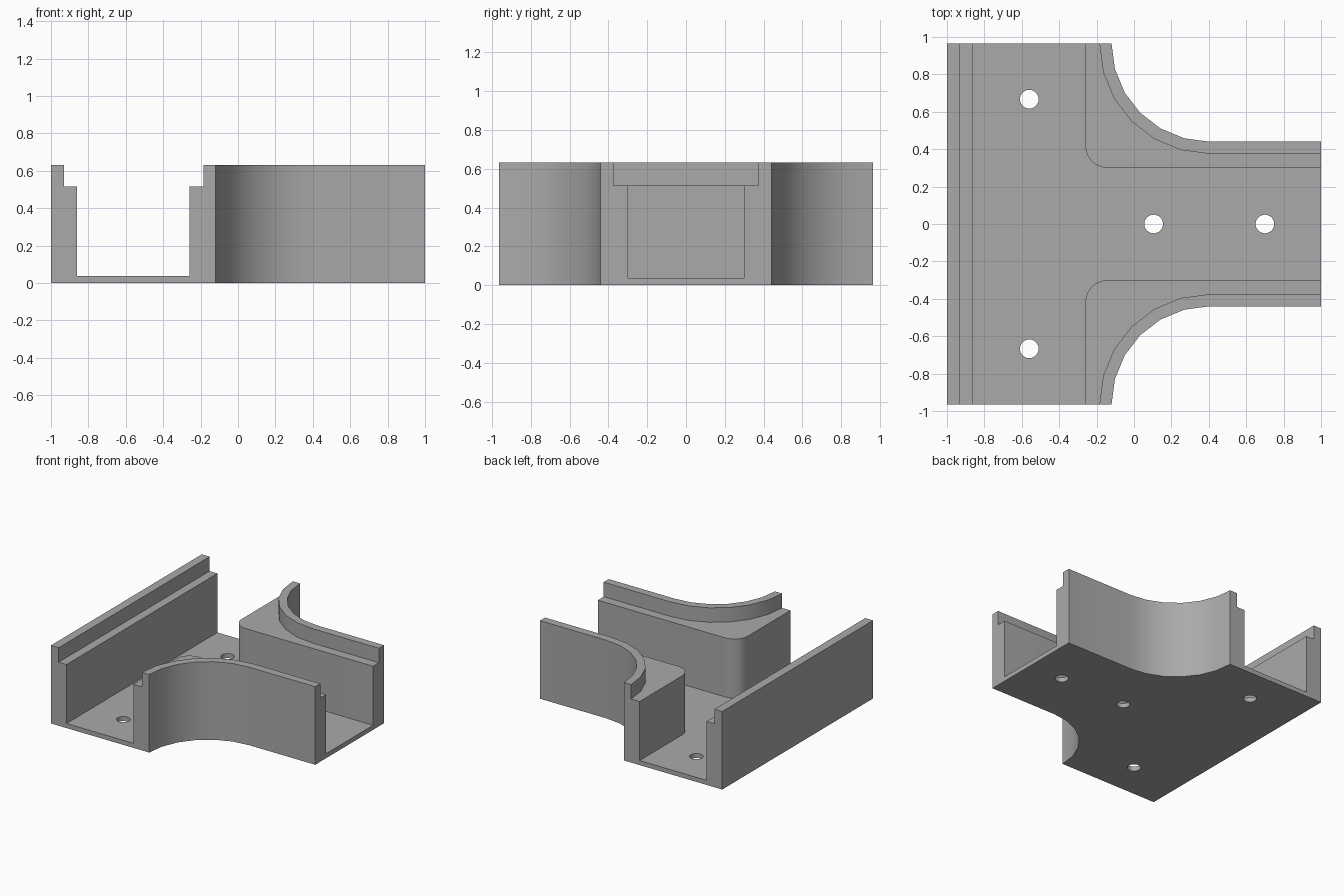
import bpy, bmesh, math

if "Cube" in bpy.data.objects:
    bpy.data.objects.remove(bpy.data.objects["Cube"])

END = 0.965            # half depth of the long channel
FLOOR, LEDGE, TOP = 0.037, 0.515, 0.632

grey = bpy.data.materials.new("mid grey")
grey.diffuse_color = (0.4, 0.4, 0.4, 1)
grey.use_nodes = True
grey.node_tree.nodes["Principled BSDF"].inputs["Base Color"].default_value = grey.diffuse_color


def arc(cx, cy, r, a0, a1, n):
    return [(cx + r * math.cos(math.radians(a0 + (a1 - a0) * i / n)),
             cy + r * math.sin(math.radians(a0 + (a1 - a0) * i / n))) for i in range(n + 1)]


def prism(name, pts, z0, z1):
    bm = bmesh.new()
    face = bm.faces.new([bm.verts.new((x, y, z0)) for x, y in pts])
    top = bmesh.ops.extrude_face_region(bm, geom=[face])["geom"]
    for v in top:
        if isinstance(v, bmesh.types.BMVert):
            v.co.z = z1
    bmesh.ops.recalc_face_normals(bm, faces=bm.faces)
    me = bpy.data.meshes.new(name)
    bm.to_mesh(me)
    bm.free()
    me.materials.append(grey)
    ob = bpy.data.objects.new(name, me)
    bpy.context.collection.objects.link(ob)
    return ob


def tee(left, curve, over):
    """T-shaped outline, mirrored in y; 'over' runs it past the open ends."""
    half = [(left, END + over), (curve[0][0], END + over)]
    half += curve[1:] if over == 0 else curve
    half.append((1 + over, curve[-1][1]))
    return half + [(x, -y) for x, y in reversed(half)]


def cut(body, cutter):
    cutter.hide_render = True
    mod = body.modifiers.new("cut", 'BOOLEAN')
    mod.operation, mod.solver, mod.object = 'DIFFERENCE', 'EXACT', cutter
    bpy.context.view_layer.objects.active = body
    bpy.ops.object.modifier_apply(modifier=mod.name)
    bpy.data.objects.remove(cutter)


# Tee-shaped body with swept outer corners
body = prism("duct_tee", tee(-1, arc(0.405, END, 0.525, 180, 270, 6), 0), 0, TOP)

# Lid recess, following the outer sweep
cut(body, prism("lid_recess", tee(-0.93, arc(0.405, END, 0.59, 180, 270, 6), 0.1), LEDGE, TOP + 0.1))

# Cable channel with rounded inner corners
cut(body, prism("channel", tee(-0.86, arc(-0.14, 0.42, 0.12, 180, 270, 10), 0.1), FLOOR, TOP + 0.1))

# Screw holes through the floor
for x, y in ((-0.56, 0.667), (-0.56, -0.667), (0.105, 0), (0.70, 0)):
    cut(body, prism("screw_hole", arc(x, y, 0.05, 0, 345, 23), -0.1, 0.2))

# Smooth the curved walls, keep edges sharp
bpy.ops.object.select_all(action='DESELECT')
body.select_set(True)
bpy.context.view_layer.objects.active = body
bpy.ops.object.shade_smooth_by_angle(angle=math.radians(30))
